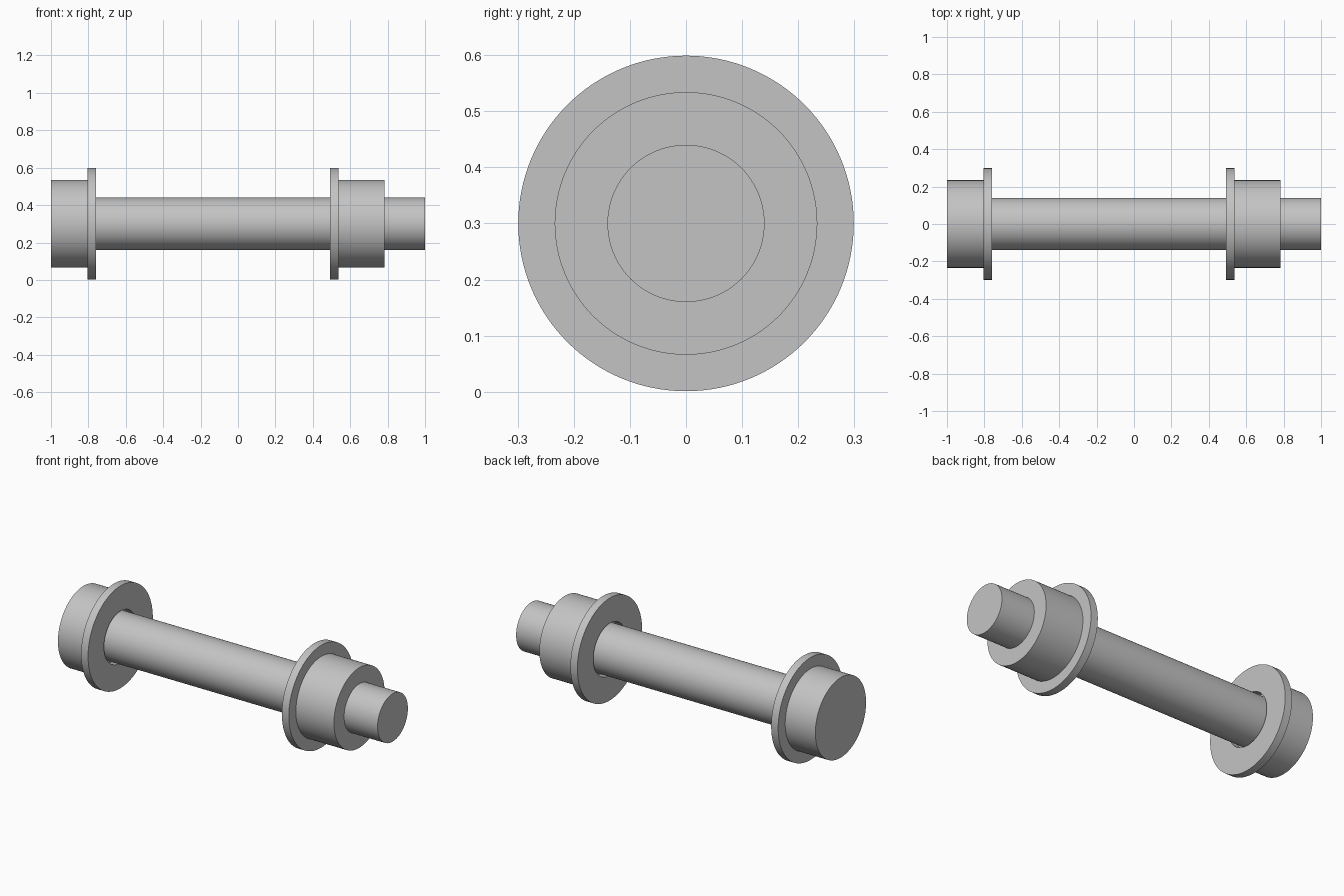
import bpy, bmesh, math
from mathutils import Matrix, Vector

cube = bpy.data.objects.get("Cube")
if cube:
    bpy.data.objects.remove(cube, do_unlink=True)

SEGMENTS = 128
AXIS_Z = 0.30
SHAFT_R, HEAD_R, WASHER_R, BORE_R = 0.14, 0.234, 0.299, 0.152

steel = bpy.data.materials.new("grey steel")
steel.use_nodes = True
grey = (0.55, 0.55, 0.55, 1.0)
steel.diffuse_color = grey
steel.node_tree.nodes["Principled BSDF"].inputs["Base Color"].default_value = grey


def turned(name, profile, closed=False):
    """Spin (x, radius) points about the long axis; zero radius makes a solid end."""
    bm = bmesh.new()
    rings = []
    for x, r in profile:
        ring = []
        for i in range(SEGMENTS):
            a = math.tau * i / SEGMENTS
            ring.append(bm.verts.new((x, r * math.cos(a), r * math.sin(a))))
        rings.append(ring)
    pairs = list(zip(rings, rings[1:]))
    if closed:
        pairs.append((rings[-1], rings[0]))
    else:
        bm.faces.new(rings[0])
        bm.faces.new(rings[-1])
    for a, b in pairs:
        for i in range(SEGMENTS):
            j = (i + 1) % SEGMENTS
            bm.faces.new((a[i], a[j], b[j], b[i]))
    bmesh.ops.recalc_face_normals(bm, faces=bm.faces)
    mesh = bpy.data.meshes.new(name)
    bm.to_mesh(mesh)
    bm.free()
    mesh.materials.append(steel)
    obj = bpy.data.objects.new(name, mesh)
    obj.location.z = AXIS_Z
    bpy.context.collection.objects.link(obj)
    bpy.ops.object.select_all(action="DESELECT")
    obj.select_set(True)
    bpy.context.view_layer.objects.active = obj
    bpy.ops.object.shade_smooth_by_angle(angle=math.radians(30))
    return obj


def collar(name, x0, x1, inner, outer):
    return turned(name, [(x0, inner), (x0, outer), (x1, outer), (x1, inner)], closed=True)


# Pin with its round head in one piece
turned("headed_pin", [(-1.0, HEAD_R), (-0.805, HEAD_R), (-0.805, SHAFT_R), (1.0, SHAFT_R)])

# Loose washers with a slightly larger bore
collar("head_washer", -0.805, -0.76, BORE_R, WASHER_R)
collar("nut_washer", 0.493, 0.538, BORE_R, WASHER_R)

# Round nut fitted on the shaft
collar("round_nut", 0.538, 0.784, SHAFT_R, HEAD_R)
